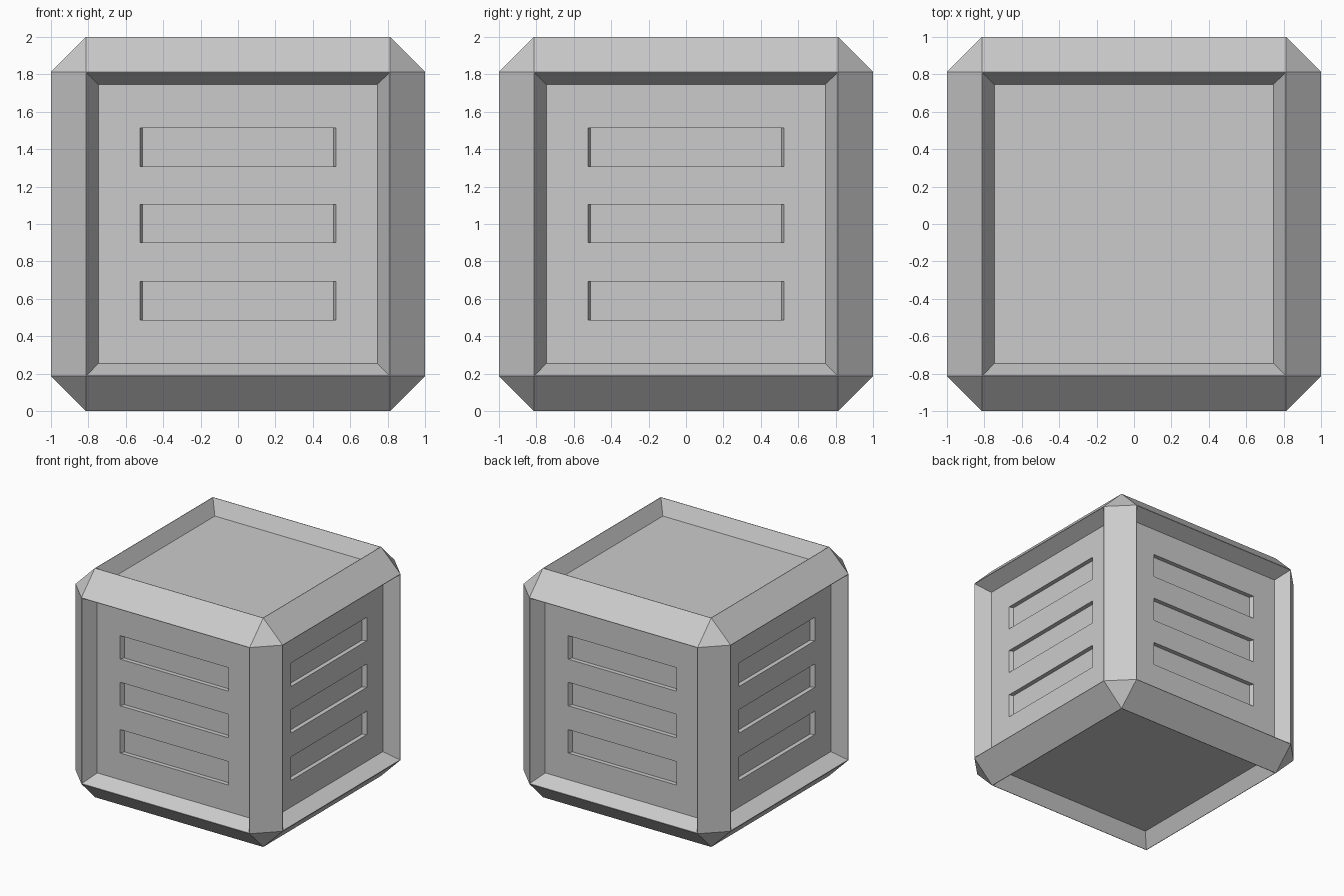
import bpy, bmesh
from math import radians
from mathutils import Matrix

if "Cube" in bpy.data.objects:
    bpy.data.objects.remove(bpy.data.objects["Cube"])

BEVEL, RIM, SLOPE, DEPTH = 0.187, 0.006, 0.09, 0.122
PANEL = 1 - DEPTH          # distance of the sunken panels from the centre
SLOT_DEPTH, SLOT_H = 0.038, 0.205


def finish(name, bm):
    bmesh.ops.recalc_face_normals(bm, faces=bm.faces)
    mesh = bpy.data.meshes.new(name)
    bm.to_mesh(mesh)
    bm.free()
    obj = bpy.data.objects.new(name, mesh)
    obj.location.z = 1
    bpy.context.collection.objects.link(obj)
    return obj


# Chamfered cube body with a sunken panel on all six sides
bm = bmesh.new()
bmesh.ops.create_cube(bm, size=2)
bmesh.ops.bevel(bm, geom=bm.edges[:], offset=BEVEL, segments=1,
                profile=0.5, affect='EDGES')
bm.normal_update()
sides = [f for f in bm.faces if max(abs(c) for c in f.normal) > 0.99]
bmesh.ops.inset_individual(bm, faces=sides, thickness=RIM, depth=0)
bmesh.ops.inset_individual(bm, faces=sides, thickness=SLOPE, depth=-DEPTH)
crate = finish("crate_body", bm)

# Cutter: three slots with tapered ends on each of the four upright panels
bm = bmesh.new()
half = [(0.525, PANEL + 0.05), (0.525, PANEL), (0.51, PANEL - SLOT_DEPTH)]
profile = half + [(-x, d) for x, d in reversed(half)]
for turn in range(4):
    rot = Matrix.Rotation(radians(90 * turn), 3, 'Z')
    for z in (-0.41, 0.003, 0.41):
        verts = [bm.verts.new((x, -d, z - SLOT_H / 2)) for x, d in profile]
        face = bm.faces.new(verts)
        ext = bmesh.ops.extrude_face_region(bm, geom=[face])["geom"]
        top = [v for v in ext if isinstance(v, bmesh.types.BMVert)]
        bmesh.ops.translate(bm, verts=top, vec=(0, 0, SLOT_H))
        bmesh.ops.rotate(bm, verts=verts + top, cent=(0, 0, 0), matrix=rot)
cutter = finish("slot_cutter", bm)
cutter.hide_render = True

# Cut the slots into the body
cut = crate.modifiers.new("slots", 'BOOLEAN')
cut.operation = 'DIFFERENCE'
cut.solver = 'EXACT'
cut.object = cutter
bpy.context.view_layer.objects.active = crate
bpy.ops.object.modifier_apply(modifier=cut.name)
bpy.data.objects.remove(cutter)
